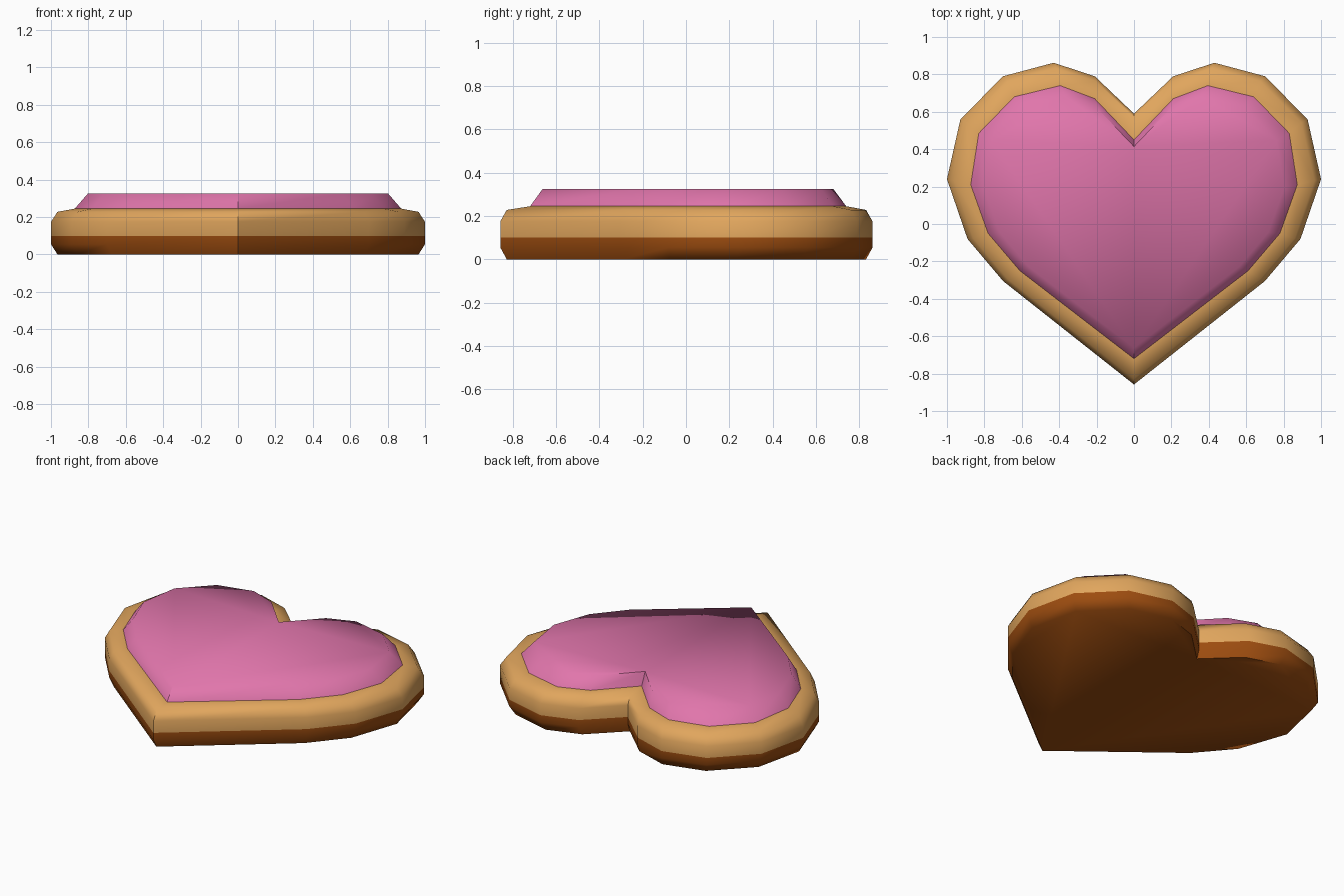
import bpy, bmesh, math

if "Cube" in bpy.data.objects:
    bpy.data.objects.remove(bpy.data.objects["Cube"])

def material(name, rgb):
    m = bpy.data.materials.new(name)
    m.diffuse_color = (*rgb, 1)
    m.use_nodes = True
    m.node_tree.nodes["Principled BSDF"].inputs["Base Color"].default_value = m.diffuse_color
    return m

tan = material("golden_biscuit", (0.75, 0.38, 0.11))
brown = material("baked_brown", (0.34, 0.074, 0.005))
pink = material("pink_icing", (0.75, 0.18, 0.41))

# Right half outlines, from the notch round to the tip
OUTER = [(0, .59), (.21, .79), (.43, .862), (.70, .79), (.928, .56),
         (1, .24), (.89, -.08), (.70, -.305), (0, -.858)]
INNER = [(0, .45), (.21, .67), (.395, .74), (.64, .68), (.83, .485),
         (.873, .21), (.78, -.05), (.61, -.25), (0, -.72)]

def heart(half):
    # mirrored to a full counter-clockwise loop
    loop = half + [(-x, y) for x, y in half[-2:0:-1]]
    return loop[::-1]

def loft(name, rings, mats, rule, bottom=True, angle=60):
    """Bridge stacked heart rings (outline, scale, z) and cap them."""
    bm = bmesh.new()
    loops = [[bm.verts.new((x * s, y * s, z)) for x, y in heart(o)]
             for o, s, z in rings]
    n = len(loops[0])
    for a, b in zip(loops, loops[1:]):
        for i in range(n):
            j = (i + 1) % n
            bm.faces.new((a[i], a[j], b[j], b[i]))
    bm.faces.new(loops[-1])
    if bottom:
        bm.faces.new(loops[0][::-1])
    for f in bm.faces:
        f.material_index = rule(f.calc_center_median().z)
    me = bpy.data.meshes.new(name)
    bm.to_mesh(me)
    bm.free()
    for m in mats:
        me.materials.append(m)
    ob = bpy.data.objects.new(name, me)
    bpy.context.collection.objects.link(ob)
    bpy.ops.object.select_all(action='DESELECT')
    ob.select_set(True)
    bpy.context.view_layer.objects.active = ob
    bpy.ops.object.shade_smooth_by_angle(angle=math.radians(angle))
    return ob

# Biscuit: brown below, golden above
loft("biscuit", [(OUTER, .965, 0), (OUTER, 1, .055), (OUTER, 1, .1),
                 (OUTER, 1, .175), (OUTER, .965, .228), (INNER, 1, .245)],
     [tan, brown], lambda z: 1 if z < .1 else 0, angle=62)

# Icing slab with sloping sides
loft("icing", [(INNER, 1, .245), (INNER, .92, .325)],
     [pink], lambda z: 0, bottom=False, angle=62)
